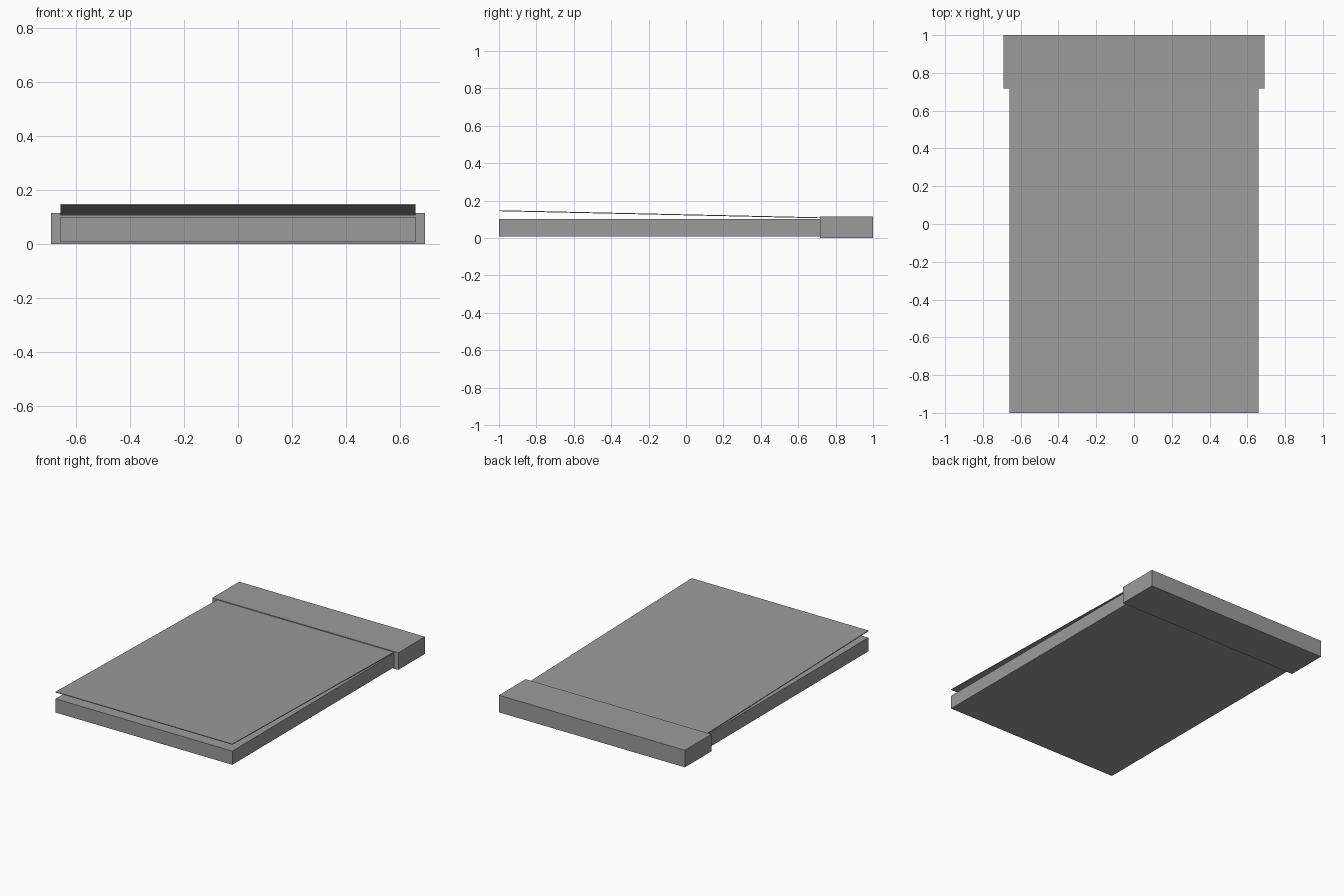
import bpy
import bmesh

if "Cube" in bpy.data.objects:
    bpy.data.objects.remove(bpy.data.objects["Cube"], do_unlink=True)

# One plain grey for the whole pad
grey = bpy.data.materials.new("plain grey")
grey.use_nodes = True
colour = (0.33, 0.33, 0.33, 1)
grey.diffuse_color = colour
grey.node_tree.nodes["Principled BSDF"].inputs["Base Color"].default_value = colour


def slab(name, half_width, profile):
    """Extrude a side profile of (y, z) points across the width."""
    mesh = bpy.data.meshes.new(name)
    bm = bmesh.new()
    side = bm.faces.new([bm.verts.new((-half_width, y, z)) for y, z in profile])
    extruded = bmesh.ops.extrude_face_region(bm, geom=[side])["geom"]
    moved = [v for v in extruded if isinstance(v, bmesh.types.BMVert)]
    bmesh.ops.translate(bm, verts=moved, vec=(2 * half_width, 0, 0))
    bmesh.ops.recalc_face_normals(bm, faces=bm.faces)
    bm.to_mesh(mesh)
    bm.free()
    mesh.materials.append(grey)
    obj = bpy.data.objects.new(name, mesh)
    bpy.context.collection.objects.link(obj)
    return obj


# Stack of pages
slab("page_block", 0.658, [(-1, 0.008), (1, 0.008), (1, 0.1), (-1, 0.1)])

# Binding strip wrapped round the back edge
slab("binding", 0.692, [(0.717, 0), (1, 0), (1, 0.115), (0.717, 0.115)])

# Loose top sheet, lifted at the front
slab("top_sheet", 0.658, [(-1, 0.143), (1, 0.099), (1, 0.104), (-1, 0.148)])
